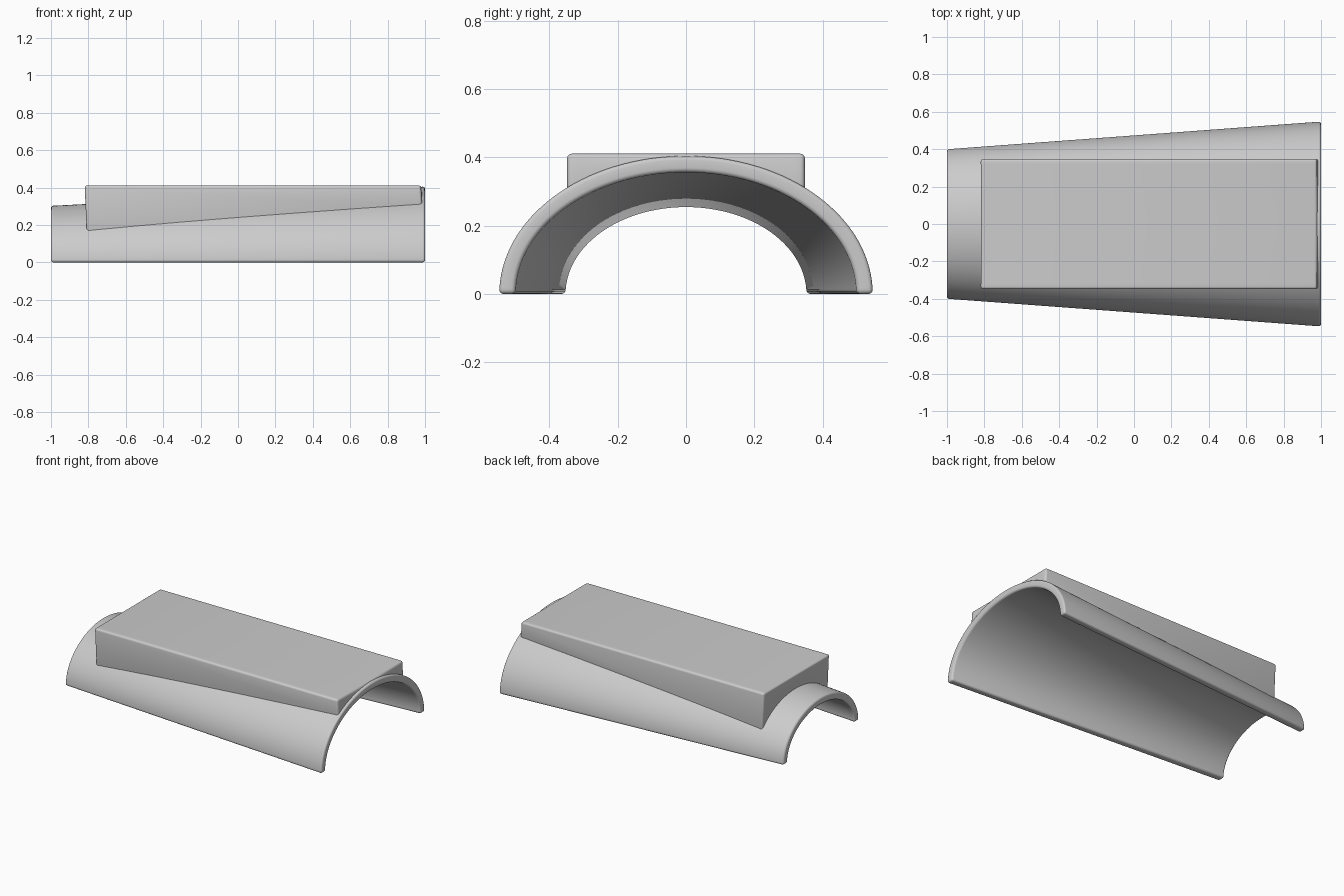
import bpy
from math import sin, cos, pi, sqrt

cube = bpy.data.objects.get("Cube")
if cube:
    bpy.data.objects.remove(cube, do_unlink=True)

grey = bpy.data.materials.new("plain grey")
grey.use_nodes = True
colour = (0.6, 0.6, 0.6, 1)
grey.diffuse_color = colour
grey.node_tree.nodes["Principled BSDF"].inputs["Base Color"].default_value = colour


def arch_size(x, inset=0.0):
    """Half width and height of the tapering arch at x."""
    t = (x + 1) / 2
    return 0.40 + 0.148 * t - inset, 0.302 + 0.103 * t - inset


def loft(name, sections, bevel):
    """Closed solid skinned through matching cross-sections, with rounded edges."""
    n = len(sections[0])
    verts = [p for s in sections for p in s]
    faces = []
    for k in range(len(sections) - 1):
        for i in range(n):
            j = (i + 1) % n
            faces.append((k * n + i, k * n + j, (k + 1) * n + j, (k + 1) * n + i))
    # Cap strips pair each point with its opposite along the section
    last = (len(sections) - 1) * n
    for i in range(n // 2 - 1):
        strip = (i, n - 1 - i, n - 2 - i, i + 1)
        faces.append(strip)
        faces.append(tuple(last + v for v in reversed(strip)))
    mesh = bpy.data.meshes.new(name)
    mesh.from_pydata(verts, [], faces)
    mesh.materials.append(grey)
    obj = bpy.data.objects.new(name, mesh)
    bpy.context.collection.objects.link(obj)
    bpy.ops.object.select_all(action="DESELECT")
    obj.select_set(True)
    bpy.context.view_layer.objects.active = obj
    bpy.ops.object.mode_set(mode="EDIT")
    bpy.ops.mesh.select_all(action="SELECT")
    bpy.ops.mesh.normals_make_consistent(inside=False)
    bpy.ops.object.mode_set(mode="OBJECT")
    mod = obj.modifiers.new("rounded edges", "BEVEL")
    mod.width = bevel
    mod.segments = 4
    mod.limit_method = "ANGLE"
    mod.angle_limit = pi / 4
    bpy.ops.object.modifier_apply(modifier=mod.name)
    bpy.ops.object.shade_smooth_by_angle(angle=pi / 5)
    return obj


# Tapered half-tube shell
def shell_section(x, steps=64):
    def arc(inset):
        a, b = arch_size(x, inset)
        return [(x, a * cos(pi * i / steps), b * sin(pi * i / steps)) for i in range(steps + 1)]
    return arc(0) + arc(0.048)[::-1]


loft("arched_shell", [shell_section(-1), shell_section(1)], 0.015)


# Flat-topped block whose underside is seated in the shell
def block_section(x_top, x_low, half=0.348, top=0.411, steps=24):
    a, b = arch_size(x_low, 0.02)
    ys = [half * (1 - 2 * i / steps) for i in range(steps + 1)]
    upper = [(x_top, y, top) for y in ys]
    lower = [(x_low, y, b * sqrt(max(0, 1 - (y / a) ** 2))) for y in ys]
    return upper + lower[::-1]


loft("top_block", [block_section(-0.82, -0.808), block_section(0.978, 0.985)], 0.013)
